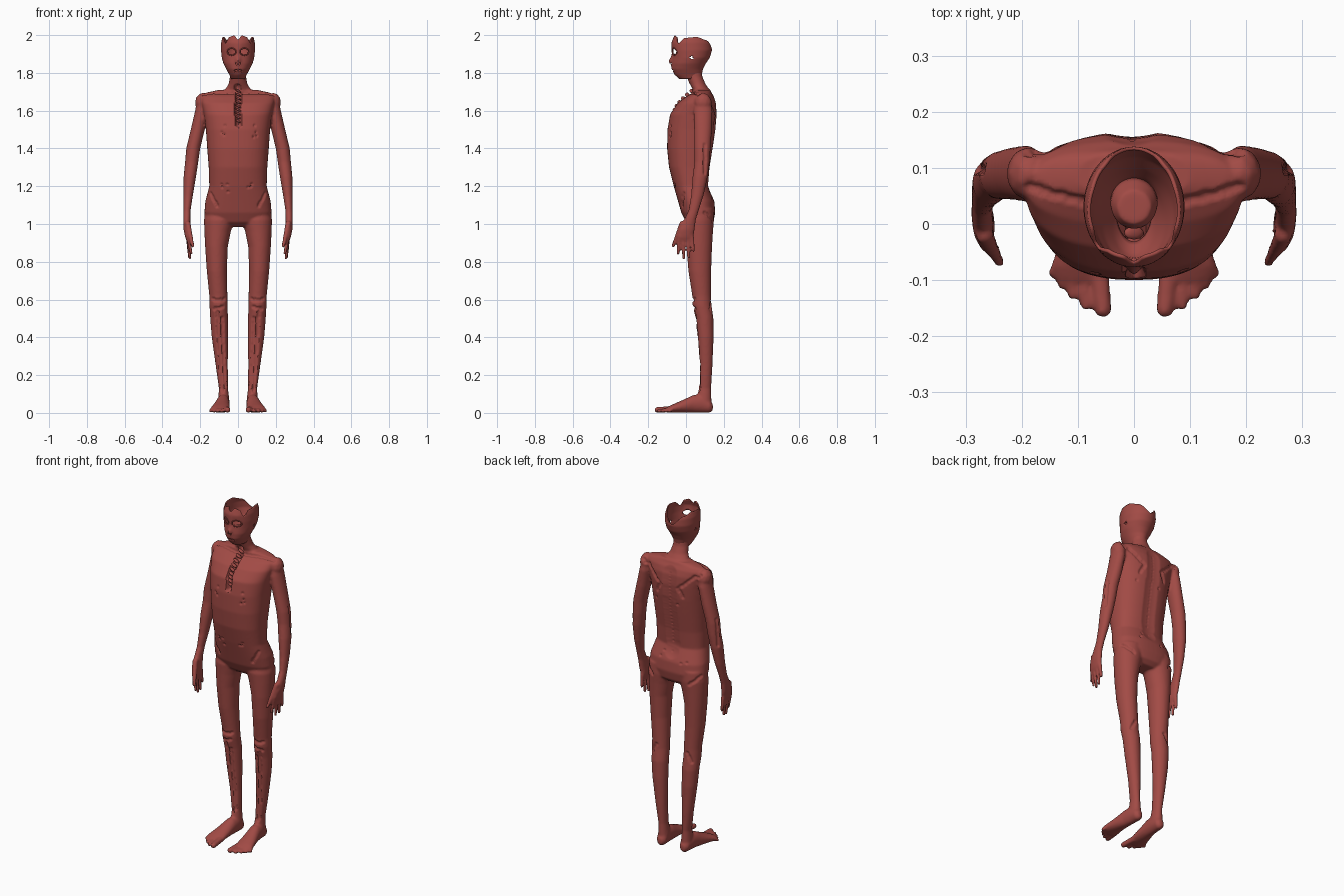
import bpy, bmesh, math, random
from mathutils import Vector, Matrix, kdtree

if "Cube" in bpy.data.objects:
    bpy.data.objects.remove(bpy.data.objects["Cube"])

random.seed(4)
mat = bpy.data.materials.new("flesh")
mat.diffuse_color = (0.36, 0.07, 0.06, 1)
mat.use_nodes = True
mat.node_tree.nodes["Principled BSDF"].inputs["Base Color"].default_value = mat.diffuse_color


def finish(bm, name):
    bmesh.ops.recalc_face_normals(bm, faces=bm.faces)
    me = bpy.data.meshes.new(name)
    bm.to_mesh(me)
    bm.free()
    ob = bpy.data.objects.new(name, me)
    bpy.context.collection.objects.link(ob)
    me.materials.append(mat)
    bpy.ops.object.select_all(action='DESELECT')
    ob.select_set(True)
    bpy.context.view_layer.objects.active = ob
    return ob


def loft(bm, rings, sx=1, along_y=False, n=32, power=2.0):
    """Closed elliptical loft; ring = (centre x, y, z, half width, half depth)."""
    rows = []
    for x, y, z, a, b in rings:
        row = []
        for i in range(n):
            t = 2 * math.pi * i / n
            c, s = math.cos(t), math.sin(t)
            u = a * math.copysign(abs(c) ** (2 / power), c)
            v = b * math.copysign(abs(s) ** (2 / power), s)
            row.append(bm.verts.new((sx * (x + u), y, z + v) if along_y else (sx * (x + u), y + v, z)))
        rows.append(row)
    for r, q in zip(rows, rows[1:]):
        for i in range(n):
            bm.faces.new((r[i], r[(i + 1) % n], q[(i + 1) % n], q[i]))
    bm.faces.new(rows[0])
    bm.faces.new(rows[-1])


def ball(bm, c, r):
    bmesh.ops.create_icosphere(bm, subdivisions=2, radius=1,
                               matrix=Matrix.Translation(c) @ Matrix.Diagonal((*r, 1)))


def digit(bm, p, q, r0, r1, sx):
    p, q = Vector((sx * p[0], *p[1:])), Vector((sx * q[0], *q[1:]))
    for i in range(11):
        t = i / 10
        r = r0 + (r1 - r0) * t
        ball(bm, p.lerp(q, t), (r, r, r))


bm = bmesh.new()
# torso and neck: z, front y, back y, half width
torso = [(.985, .03, .12, .09), (1.01, 0, .145, .155), (1.06, -.025, .155, .178), (1.12, -.042, .15, .173),
         (1.2, -.065, .118, .152), (1.3, -.09, .127, .155), (1.4, -.1, .143, .163), (1.5, -.098, .158, .17),
         (1.58, -.085, .164, .18), (1.64, -.045, .16, .193), (1.675, 0, .148, .195), (1.695, .035, .135, .17),
         (1.71, .045, .13, .1)]
loft(bm, [(0, (f + b) / 2, z, w, (b - f) / 2) for z, f, b, w in torso], n=48, power=2.4)
loft(bm, [(0, .08, 1.66, .09, .05), (0, .08, 1.71, .07, .045), (0, .062, 1.74, .05, .042),
          (0, .045, 1.78, .043, .042), (0, .035, 1.83, .042, .045), (0, .03, 1.855, .03, .03)])
for s in (-1, 1):
    # shoulder, arm
    ball(bm, (s * .188, .09, 1.642), (.04, .048, .053))
    loft(bm, [(.185, .09, 1.66, .03, .04), (.192, .09, 1.6, .035, .05), (.213, .09, 1.5, .037, .047),
              (.237, .087, 1.4, .037, .043), (.245, .085, 1.33, .035, .04), (.255, .075, 1.25, .033, .04),
              (.264, .06, 1.15, .025, .033), (.27, .04, 1.07, .019, .027), (.271, .02, 1.02, .019, .032),
              (.269, .003, .97, .019, .043), (.264, -.005, .93, .016, .045), (.262, -.005, .91, .01, .04)], s)
    # fingers and thumb
    for y0, y1, x1, z1 in ((.03, .04, .262, .86), (.008, .016, .258, .825), (-.015, -.012, .254, .82),
                           (-.036, -.042, .248, .845)):
        digit(bm, (.265, y0, .94), (x1, y1, z1), .0125, .009, s)
    digit(bm, (.266, -.02, 1.0), (.24, -.068, .885), .017, .01, s)
    # leg
    loft(bm, [(.095, .075, 1.08, .078, .07), (.1, .07, 1.02, .08, .078), (.108, .07, .96, .07, .073),
              (.114, .07, .88, .06, .068), (.112, .073, .75, .053, .06), (.104, .083, .62, .048, .05),
              (.103, .085, .57, .048, .05), (.1, .098, .5, .047, .047), (.096, .103, .4, .043, .043),
              (.086, .105, .25, .032, .035), (.077, .1, .13, .024, .033), (.075, .095, .06, .03, .04)], s)
    # foot and toes
    loft(bm, [(.075, .142, .03, .014, .018), (.075, .125, .037, .028, .036), (.077, .08, .05, .033, .049),
              (.08, .04, .048, .036, .047), (.088, -.02, .034, .044, .033), (.095, -.075, .022, .052, .021),
              (.093, -.1, .016, .045, .014)], s, True)
    for x0, x1, y1, r in ((.062, .055, -.152, .016), (.088, .086, -.144, .011), (.108, .109, -.125, .011),
                          (.124, .128, -.107, .01), (.137, .144, -.088, .01)):
        digit(bm, (x0, -.075, .02), (x1, y1, r), r * 1.1, r, s)

# fuse the body into one continuous skin
body = finish(bm, "body")
m = body.modifiers.new("fuse", 'REMESH')
m.mode, m.voxel_size = 'VOXEL', .006
m = body.modifiers.new("soften", 'SMOOTH')
m.factor, m.iterations = .5, 5
for name in ("fuse", "soften"):
    bpy.ops.object.modifier_apply(modifier=name)

# grooves pressed into the skin where bone lies beneath
me = body.data
verts = [(v.co.copy(), v.normal.copy()) for v in me.vertices]
tree = kdtree.KDTree(len(verts))
for i, (co, _) in enumerate(verts):
    tree.insert(co, i)
tree.balance()
push = {}


def groove(p, q, r, depth):
    p, q = Vector(p), Vector(q)
    n = max(1, int((q - p).length / (r * .4)))
    for k in range(n + 1):
        c = tree.find(p.lerp(q, k / n))[0]
        for _, i, d in tree.find_range(c, r):
            push[i] = max(push.get(i, 0), depth * (1 - (d / r) ** 2))


for k in range(23):                                    # spine
    z = 1.2 + k * .021
    groove((0, .2, z), (0, .2, z), .011, .012)
groove((0, .2, 1.2), (0, .2, 1.66), .045, .008)
groove((0, -.12, 1.53), (0, -.03, 1.66), .018, .026)   # breastbone slot
groove((0, -.03, 1.66), (0, .02, 1.72), .018, .022)
for s in (-1, 1):
    lines = [((.03, .03, 1.69), (.19, .06, 1.7)),      # collarbone
             ((.06, .17, 1.57), (.19, .14, 1.68)), ((.06, .17, 1.57), (.09, .17, 1.52)),
             ((.15, -.02, 1.16), (.115, -.04, 1.09)), ((.17, .1, 1.06), (.12, .15, 1.01)),
             ((.11, .05, .54), (.085, .065, .12)), ((.08, .04, .5), (.066, .07, .14)),
             ((.065, .04, .6), (.14, .04, .6)), ((.075, .035, .56), (.13, .04, .55)),
             ((.27, .1, 1.42), (.28, .1, 1.27)), ((.1, .14, .6), (.13, .13, .55))]
    for p, q in lines:
        groove((s * p[0], *p[1:]), (s * q[0], *q[1:]), .011, .008)
    for k in range(10):                                # small pits on ribs and hips
        z = random.choice((1.5, 1.17)) + random.uniform(-.04, .04)
        p = (s * random.uniform(.05, .12), random.choice((-.12, -.12, .18)), z)
        groove(p, p, .009, .007)
for i, d in push.items():
    me.vertices[i].co = verts[i][0] - verts[i][1] * d
bpy.ops.object.shade_smooth_by_angle(angle=math.radians(50))

# breastbone ridges set in the slot
bm = bmesh.new()
for k in range(9):
    t = k / 8
    p = Vector((0, -.068, 1.545)).lerp(Vector((0, .03, 1.705)), t)
    p.y -= .03 * math.sin(math.pi * t)
    bmesh.ops.create_icosphere(bm, subdivisions=2, radius=1, matrix=Matrix.Translation(p)
                               @ Matrix.Rotation(.5, 4, 'Y') @ Matrix.Diagonal((.02, .012, .006, 1)))
finish(bm, "breastbone_ridges")
bpy.ops.object.shade_smooth_by_angle(angle=math.radians(50))

# hollow head shell: z, front y, back y, half width
prof = [(1.768, -.035, .08, .036), (1.79, -.06, .083, .046), (1.82, -.076, .09, .062), (1.85, -.076, .105, .077),
        (1.88, -.072, .125, .086), (1.92, -.077, .138, .09), (1.96, -.077, .135, .089), (2.0, -.062, .115, .08)]


def head_at(z):
    for a, b in zip(prof, prof[1:]):
        if z <= b[0] + 1e-6:
            t = (z - a[0]) / (b[0] - a[0])
            return [u + (v - u) * t for u, v in zip(a, b)]
    return prof[-1]


def rim(t):
    """Ragged open crown; t is the angle from the front."""
    a = abs((t + math.pi) % (2 * math.pi) - math.pi)
    keys = [(0, 1.975), (.25, 1.998), (.6, 1.99), (.85, 1.955), (1.2, 1.985), (1.9, 1.99), (2.4, 1.975), (3.15, 1.925)]
    for (a0, z0), (a1, z1) in zip(keys, keys[1:]):
        if a <= a1:
            k = (a - a0) / (a1 - a0)
            return z0 + (z1 - z0) * k * k * (3 - 2 * k)
    return 1.92


N, M = 72, 36
bm = bmesh.new()
rows = []
for j in range(M + 1):
    row = []
    for i in range(N):
        t = 2 * math.pi * i / N
        z = 1.768 + (rim(t) - 1.768) * j / M
        _, f, b, w = head_at(z)
        x, y = w * math.sin(t), (f + b) / 2 - (b - f) / 2 * math.cos(t)
        if y < 0:                                      # nose and brow relief
            y -= .016 * math.exp(-(x / .013) ** 2 - ((z - 1.865) / .022) ** 2)
            y += .008 * math.exp(-((abs(x) - .034) / .02) ** 2 - ((z - 1.912) / .02) ** 2)
        row.append(bm.verts.new((x, y, z)))
    rows.append(row)
for r, q in zip(rows, rows[1:]):
    for i in range(N):
        bm.faces.new((r[i], r[(i + 1) % N], q[(i + 1) % N], q[i]))


def opening(f):
    c = f.calc_center_median()
    def inside(u, v, a, b):
        return (u / a) ** 2 + (v / b) ** 2 < 1
    eye = c.y < 0 and inside(abs(c.x) - .034, c.z - 1.912, .022, .017)
    nose = c.y < 0 and inside(abs(c.x) - .008, c.z - 1.846, .006, .008)
    mouth = c.y < 0 and inside(c.x, c.z - 1.812, .022, .006)
    ear = inside(c.y - .03, c.z - 1.88, .009, .01)
    return eye or nose or mouth or ear


bmesh.ops.delete(bm, geom=[f for f in bm.faces if opening(f)], context='FACES')
head = finish(bm, "head_shell")
m = head.modifiers.new("thickness", 'SOLIDIFY')
m.thickness, m.offset = .006, -1
bpy.ops.object.shade_smooth_by_angle(angle=math.radians(50))

# eye rims and lips
bm = bmesh.new()
for cx, cz, a, b, r in ((-.034, 1.912, .024, .018, .004), (.034, 1.912, .024, .018, .004), (0, 1.812, .024, .009, .004)):
    for k in range(28):
        t = 2 * math.pi * k / 28
        x, z = cx + a * math.cos(t), cz + b * math.sin(t)
        _, f, bk, w = head_at(z)
        y = (f + bk) / 2 - (bk - f) / 2 * math.sqrt(max(0, 1 - (x / w) ** 2)) + .004
        ball(bm, (x, y, z), (r, r, r))
finish(bm, "face_rims")
bpy.ops.object.shade_smooth_by_angle(angle=math.radians(60))
